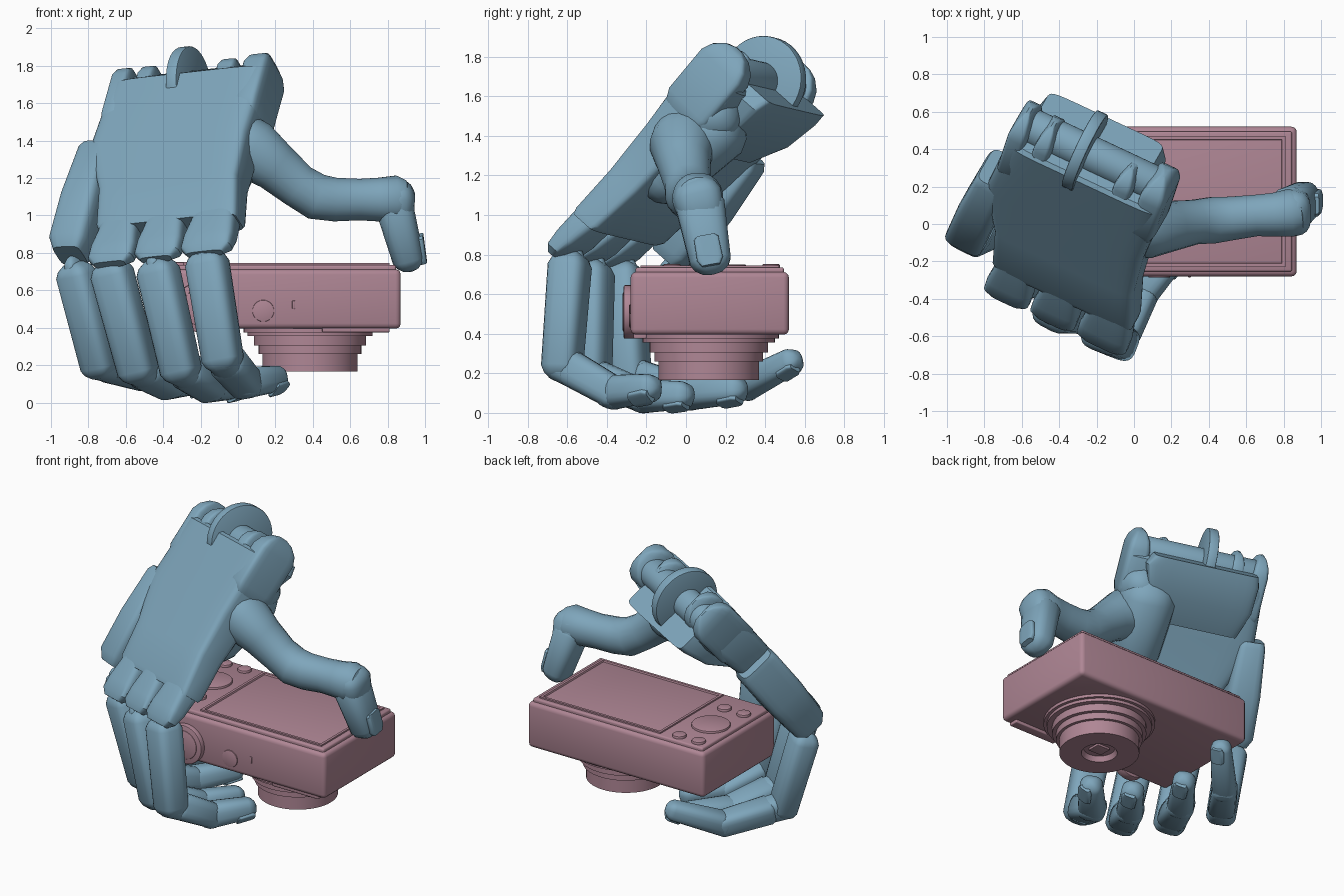
import bpy, bmesh
from math import sin, cos, pi, radians, copysign
from mathutils import Vector as V, Matrix

if "Cube" in bpy.data.objects:
    bpy.data.objects.remove(bpy.data.objects["Cube"])


def material(name, rgb):
    m = bpy.data.materials.new(name)
    m.diffuse_color = (*rgb, 1)
    m.use_nodes = True
    m.node_tree.nodes["Principled BSDF"].inputs["Base Color"].default_value = m.diffuse_color
    return m


BLUE = material("hand_blue", (0.21, 0.38, 0.50))
PINK = material("camera_pink", (0.43, 0.24, 0.30))


def finish(name, bm, mat):
    bmesh.ops.recalc_face_normals(bm, faces=bm.faces)
    me = bpy.data.meshes.new(name)
    bm.to_mesh(me)
    bm.free()
    me.materials.append(mat)
    ob = bpy.data.objects.new(name, me)
    bpy.context.collection.objects.link(ob)
    return ob


def loft(name, sections, power=2.6, n=20, mat=BLUE):
    """Skin superellipse sections given as (centre, half axis a, half axis b)."""
    bm = bmesh.new()
    rings = []
    for c, a, b in sections:
        ring = []
        for i in range(n):
            t = 2 * pi * (i + 0.5) / n
            x = copysign(abs(cos(t)) ** (2 / power), cos(t))
            y = copysign(abs(sin(t)) ** (2 / power), sin(t))
            ring.append(bm.verts.new(c + a * x + b * y))
        rings.append(ring)
    for r, s in zip(rings, rings[1:]):
        for i in range(n):
            bm.faces.new((r[i], r[(i + 1) % n], s[(i + 1) % n], s[i]))
    bm.faces.new(rings[0])
    bm.faces.new(rings[-1])
    return finish(name, bm, mat)


def segment(name, p, q, r1, r2, side, flat=1.0, power=2.8):
    """Round-ended limb segment from p to q; flat scales the width along side."""
    d = (q - p).normalized()
    a = (side - d * side.dot(d)).normalized() * flat
    b = d.cross(a.normalized())
    secs = []
    for ang in (-80, -60, -35, -12, 12, 35, 60, 80):
        base, r = (p, r1) if ang < 0 else (q, r2)
        k = r * cos(radians(ang))
        secs.append((base + d * r * sin(radians(ang)), a * k, b * k))
    return loft(name, secs, power)


def tube(name, pts, side, power=2.1):
    """Smooth organic tube through (x, y, z, radius) points."""
    P = [V(p[:3]) for p in pts]
    secs = []
    for i, p in enumerate(P):
        d = (P[min(i + 1, len(P) - 1)] - P[max(i - 1, 0)]).normalized()
        a = (side - d * side.dot(d)).normalized()
        secs.append((p, a * pts[i][3], d.cross(a) * pts[i][3]))
    return loft(name, secs, power)


def box(name, lo, hi, bevel=0.0, mat=PINK):
    bm = bmesh.new()
    lo, hi = V(lo), V(hi)
    bmesh.ops.create_cube(bm, size=1, matrix=Matrix.Translation((lo + hi) / 2) @ Matrix.Diagonal((*(hi - lo), 1)))
    if bevel:
        bmesh.ops.bevel(bm, geom=bm.edges[:], offset=bevel, segments=3, profile=0.5, affect='EDGES')
    return finish(name, bm, mat)


def disc(name, c, axis, r, depth, mat=PINK, bevel=0.008, n=40):
    bm = bmesh.new()
    rot = V(axis).to_track_quat('Z', 'Y').to_matrix().to_4x4()
    bmesh.ops.create_cone(bm, cap_ends=True, segments=n, radius1=r, radius2=r, depth=depth,
                          matrix=Matrix.Translation(c) @ rot)
    rims = [e for f in bm.faces if len(f.verts) > 4 for e in f.edges]
    bmesh.ops.bevel(bm, geom=rims, offset=bevel, segments=2, profile=0.5, affect='EDGES')
    return finish(name, bm, mat)


# ---------------- camera ----------------
box("camera_body", (-0.5, -0.28, 0.395), (0.87, 0.52, 0.712), 0.028)
box("back_plate", (-0.475, -0.255, 0.69), (0.845, 0.495, 0.735), 0.012)

# raised screen frame with sunken glass
bm = bmesh.new()
bmesh.ops.create_cube(bm, size=1, matrix=Matrix.Translation((0.34, 0.12, 0.735)) @ Matrix.Diagonal((0.94, 0.70, 0.02, 1)))
top = max(bm.faces, key=lambda f: f.calc_center_median().z)
bmesh.ops.inset_region(bm, faces=[top], thickness=0.025)
bmesh.ops.inset_region(bm, faces=[top], thickness=0.01, depth=-0.018)
finish("screen", bm, PINK)

# back controls
disc("control_dial", V((-0.32, 0.18, 0.735)), (0, 0, 1), 0.125, 0.03)
for x in (-0.25, -0.40):
    for y in (-0.07, 0.43):
        disc("back_button", V((x, y, 0.735)), (0, 0, 1), 0.045, 0.035)

# controls on the side facing the front
disc("mode_dial", V((-0.2, -0.285, 0.51)), (0, 1, 0), 0.135, 0.06)
disc("mode_dial_cap", V((-0.2, -0.305, 0.51)), (0, 1, 0), 0.10, 0.03)
disc("power_button", V((0.135, -0.28, 0.49)), (0, 1, 0), 0.058, 0.014, bevel=0.004)
box("indicator", (0.29, -0.285, 0.50), (0.305, -0.27, 0.545), 0.003)
box("grip_ridge", (0.45, -0.265, 0.375), (0.81, -0.20, 0.41), 0.006)

# stepped lens, turned from a profile
prof = [(0.355, 0.41), (0.355, 0.375), (0.335, 0.375), (0.335, 0.355), (0.30, 0.355), (0.30, 0.305),
        (0.275, 0.305), (0.275, 0.26), (0.255, 0.26), (0.255, 0.165), (0.115, 0.165), (0.10, 0.20), (0.0, 0.20)]
bm = bmesh.new()
vs = [bm.verts.new((0.385 + r, 0.115, z)) for r, z in prof]
es = [bm.edges.new(p) for p in zip(vs, vs[1:])]
bmesh.ops.spin(bm, geom=vs + es, cent=(0.385, 0.115, 0), axis=(0, 0, 1), angle=2 * pi, steps=48)
bmesh.ops.remove_doubles(bm, verts=bm.verts, dist=0.0005)
finish("lens_barrel", bm, PINK)
box("lens_cover", (0.335, 0.07, 0.185), (0.435, 0.16, 0.205), 0.004)

# ---------------- palm, in its own tilted frame ----------------
A = V((-0.06, -0.69, 0.89))
L = V((0.19, 0.59, 0.78)).normalized()
W = V((-0.93, 0.375, -0.17))
W = (W - L * W.dot(L)).normalized()
N = L.cross(W)


def P(u, v, w):
    return A + W * u + L * v - N * w


def slab(name, rows, power=8):
    """rows: (v, u start, u end, w outer, w inner)"""
    loft(name, [(P((a + b) / 2, v, (o + i) / 2), W * (b - a) / 2, N * (i - o) / 2)
                for v, a, b, o, i in rows], power, 28)


slab("palm", [(0.17, 0.0, 0.81, 0.01, 0.17), (0.20, 0.0, 0.83, 0.0, 0.19), (0.45, 0.05, 0.87, 0.0, 0.22),
              (0.75, 0.06, 0.99, 0.0, 0.26), (1.10, 0.04, 0.96, 0.0, 0.32), (1.18, 0.04, 0.94, 0.0, 0.32),
              (1.20, 0.06, 0.92, 0.02, 0.30)])
slab("palm_heel", [(0.80, 0.30, 0.85, 0.2, 0.28), (0.98, 0.22, 0.90, 0.2, 0.38),
                   (1.16, 0.16, 0.90, 0.22, 0.43), (1.23, 0.20, 0.88, 0.26, 0.44)])
for nm, a, b in (("index", -0.01, 0.28), ("middle", 0.295, 0.555), ("ring", 0.57, 0.83)):
    slab(nm + "_knuckle_guard", [(0.34, a + 0.05, b - 0.01, 0.01, 0.17), (0.18, a + 0.02, b - 0.02, 0.0, 0.16),
                                 (0.05, a, b, -0.005, 0.13), (-0.03, a, b, 0.0, 0.10),
                                 (-0.07, a + 0.04, b - 0.04, 0.02, 0.07)], 4)

# separate flap carrying the little finger
p0, p1 = V((-0.735, 0.27, 1.30)), V((-0.89, -0.07, 0.81))
d = (p1 - p0).normalized()
fs = (W - d * W.dot(d)).normalized()
fb = d.cross(fs)
loft("pinky_flap", [(p0.lerp(p1, t), fs * a, fb * b) for t, a, b in
                    ((-0.06, 0.08, 0.12), (0, 0.09, 0.14), (0.5, 0.11, 0.14), (0.95, 0.11, 0.12), (1.05, 0.08, 0.08))], 5)

# wrist hinge: lugs flush with the back of the hand, barrel and large centre disc
for u, w, r in ((0.11, 0.15, 0.15), (0.28, 0.11, 0.12), (0.76, 0.10, 0.14), (0.91, 0.11, 0.15)):
    segment("wrist_lug", P(u, 1.0, r), P(u, 1.20, r + 0.01), r, r, W, w / 2 / r, 6)
disc("wrist_disc", P(0.56, 1.22, 0.18), W, 0.225, 0.065, BLUE)
disc("wrist_barrel", P(0.50, 1.21, 0.18), W, 0.10, 0.80, BLUE)

# ---------------- thumb ----------------
Y = V((0, 1, 0))
segment("thumb_mound", P(0.25, 0.60, 0.2), P(0.24, 0.90, 0.25), 0.16, 0.19, W, 1.0, 2.2)
segment("thumb_socket", V((-0.02, 0.14, 1.46)), V((0.06, 0.14, 1.50)), 0.14, 0.14, Y, 1.0, 2.4)
tube("thumb_base", [(-0.10, 0.04, 1.46, 0.13), (-0.01, 0.0, 1.40, 0.165), (0.08, -0.02, 1.35, 0.165),
                    (0.20, -0.01, 1.26, 0.135), (0.32, 0.01, 1.16, 0.12), (0.42, 0.02, 1.10, 0.125),
                    (0.52, 0.03, 1.085, 0.118), (0.65, 0.045, 1.085, 0.112), (0.75, 0.05, 1.085, 0.118),
                    (0.84, 0.06, 1.085, 0.13), (0.89, 0.065, 1.08, 0.11), (0.92, 0.07, 1.08, 0.06)], Y)
t0, t1 = V((0.84, 0.075, 1.03)), V((0.905, 0.12, 0.785))
segment("thumb_knuckle", V((0.84, 0.06, 1.09)), t0, 0.11, 0.105, Y, 1.15)
segment("thumb_tip", t0, t1, 0.105, 0.088, Y, 1.22)


def nail(name, p, q, out, r):
    d = (q - p).normalized()
    o = (out - d * out.dot(d)).normalized()
    s = d.cross(o)
    c = q + o * r * 0.9
    loft(name, [(c + d * t * r - o * t * r * 0.12, s * r * k, o * r * 0.2) for t, k in
                ((-1.0, 0.5), (-0.85, 0.68), (0.3, 0.72), (0.65, 0.5))], 4)


nail("thumb_nail", t0, t1, V((1, 0, 0)), 0.092)

# ---------------- fingers: knuckle, two joints, tip ----------------
fingers = {
    "index": ((-0.18, -0.58, 0.84), (-0.085, -0.625, 0.25), (0.04, -0.37, 0.105), (0.24, -0.14, 0.13), 0.102),
    "middle": ((-0.45, -0.47, 0.80), (-0.31, -0.48, 0.19), (-0.15, -0.22, 0.085), (0.03, 0.03, 0.09), 0.10),
    "ring": ((-0.70, -0.32, 0.79), (-0.54, -0.28, 0.19), (-0.37, 0.02, 0.10), (-0.17, 0.30, 0.12), 0.10),
    "pinky": ((-0.89, -0.08, 0.78), (-0.745, -0.02, 0.21), (-0.50, 0.30, 0.14), (-0.24, 0.57, 0.28), 0.092),
}
for nm, (k, p, m, t, r) in fingers.items():
    k, p, m, t = V(k), V(p), V(m), V(t)
    side = (p - k).cross(m - p).normalized()
    segment(nm + "_hinge", k.lerp(p, 0.1), k.lerp(p, 0.3), r * 0.7, r * 0.8, side, 0.6)
    segment(nm + "_proximal", k.lerp(p, 0.2), p, r, r * 0.95, side, 1.12, 3.4)
    segment(nm + "_joint", p.lerp(m, 0.02), p.lerp(m, 0.2), r * 0.97, r * 0.92, side, 0.95)
    segment(nm + "_middle", p.lerp(m, 0.3), m, r * 0.92, r * 0.84, side, 1.08, 3.2)
    rt = r * 0.7
    end = t - (t - m).normalized() * rt
    segment(nm + "_tip", m, end, r * 0.86, rt, side, 1.05)
    out = (p - k).normalized() - (m - p).normalized()
    nail(nm + "_nail", m, end, out, rt)

# smooth shading with crisp edges
for ob in bpy.data.objects:
    ob.select_set(True)
bpy.context.view_layer.objects.active = bpy.data.objects["palm"]
bpy.ops.object.shade_smooth_by_angle(angle=radians(35))
